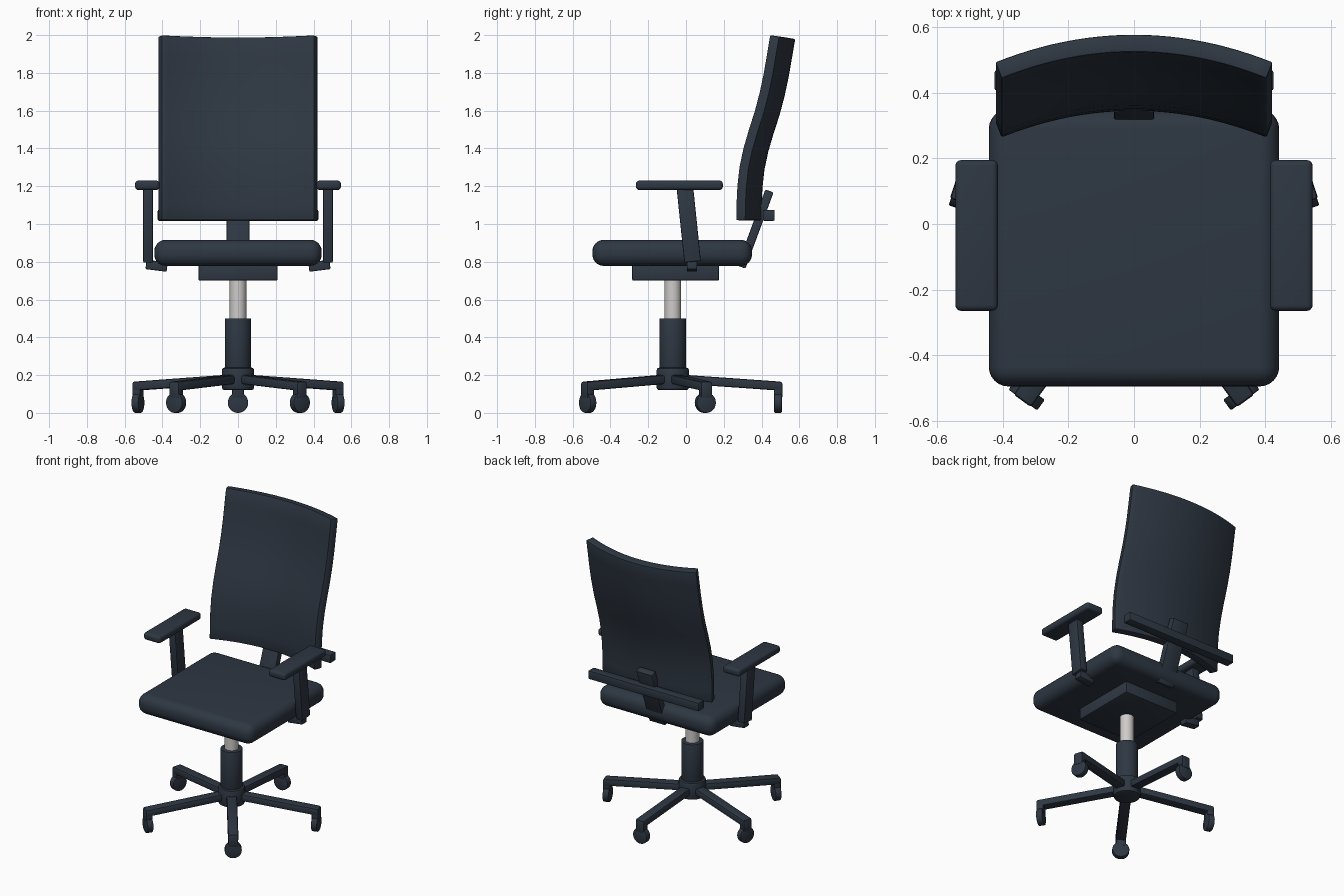
import bpy, bmesh, math
from mathutils import Vector

cube = bpy.data.objects.get("Cube")
if cube:
    bpy.data.objects.remove(cube, do_unlink=True)


def make_material(name, color, metallic=0.0):
    mat = bpy.data.materials.new(name)
    mat.use_nodes = True
    mat.diffuse_color = color
    bsdf = mat.node_tree.nodes["Principled BSDF"]
    bsdf.inputs["Base Color"].default_value = color
    bsdf.inputs["Roughness"].default_value = 0.6
    return mat


SLATE = make_material("dark slate", (0.027, 0.038, 0.055, 1))
METAL = make_material("light metal", (0.62, 0.60, 0.59, 1))


def finish(name, bm, mat, bevel=0.0, segments=2, solid=0.0):
    """Turn a bmesh into an object, apply thickness and bevel, then smooth it."""
    bmesh.ops.recalc_face_normals(bm, faces=bm.faces) if not solid else None
    mesh = bpy.data.meshes.new(name)
    bm.to_mesh(mesh)
    bm.free()
    mesh.materials.append(mat)
    obj = bpy.data.objects.new(name, mesh)
    bpy.context.collection.objects.link(obj)
    if solid:
        mod = obj.modifiers.new("thickness", 'SOLIDIFY')
        mod.thickness, mod.offset = solid, -1
    if bevel:
        mod = obj.modifiers.new("rounding", 'BEVEL')
        mod.width, mod.segments = bevel, segments
        mod.limit_method, mod.angle_limit = 'ANGLE', math.radians(40)
    bpy.ops.object.select_all(action='DESELECT')
    obj.select_set(True)
    bpy.context.view_layer.objects.active = obj
    bpy.ops.object.convert(target='MESH')
    bpy.ops.object.shade_smooth_by_angle(angle=math.radians(35))
    return obj


def beam(name, start, end, width, height, bevel=0.006, segments=2):
    """Box running from start to end; width is horizontal, height is across."""
    a, b = Vector(start), Vector(end)
    bm = bmesh.new()
    bmesh.ops.create_cube(bm, size=1)
    bmesh.ops.scale(bm, vec=((b - a).length, width, height), verts=bm.verts)
    rot = (b - a).to_track_quat('X', 'Z').to_matrix()
    bmesh.ops.rotate(bm, matrix=rot, verts=bm.verts)
    bmesh.ops.translate(bm, vec=(a + b) / 2, verts=bm.verts)
    return finish(name, bm, SLATE, bevel, segments)


def rod(name, start, end, radius, mat=SLATE, bevel=0.0):
    """Cylinder running from start to end."""
    a, b = Vector(start), Vector(end)
    bm = bmesh.new()
    bmesh.ops.create_cone(bm, cap_ends=True, segments=32, radius1=radius,
                          radius2=radius, depth=(b - a).length)
    rot = (b - a).to_track_quat('Z', 'Y').to_matrix()
    bmesh.ops.rotate(bm, matrix=rot, verts=bm.verts)
    bmesh.ops.translate(bm, vec=(a + b) / 2, verts=bm.verts)
    return finish(name, bm, mat, bevel)


# Central column
CY = -0.07
rod("hub", (0, CY, 0.12), (0, CY, 0.24), 0.086, bevel=0.015)
rod("column_sleeve", (0, CY, 0.2), (0, CY, 0.5), 0.07, bevel=0.004)
rod("gas_lift", (0, CY, 0.45), (0, CY, 0.72), 0.044, METAL)

# Five-spoke base with a wheel under each tip
for i in range(5):
    angle = math.radians(90 + 72 * i)

    def at(r, z):
        return (r * math.cos(angle), CY + r * math.sin(angle), z)

    beam(f"base_leg_{i + 1}", at(0.04, 0.179), at(0.578, 0.141), 0.066, 0.048, 0.01)
    beam(f"wheel_fork_{i + 1}", at(0.535, 0.12), at(0.58, 0.12), 0.062, 0.08)
    rod(f"wheel_{i + 1}", at(0.537, 0.054), at(0.577, 0.054), 0.054, bevel=0.005)

# Seat and tilt mechanism
beam("tilt_mechanism", (-0.21, -0.055, 0.742), (0.21, -0.055, 0.742), 0.46, 0.084, 0.008)
beam("seat", (-0.443, -0.073, 0.847), (0.443, -0.073, 0.847), 0.845, 0.138, 0.06, 6)

# Armrests on both sides
for side, s in (("left", 1), ("right", -1)):
    beam(f"{side}_arm_pad", (s * 0.415, -0.035, 1.205), (s * 0.545, -0.035, 1.205),
         0.46, 0.05, 0.018, 4)
    beam(f"{side}_arm_post", (s * 0.476, 0.035, 0.8), (s * 0.476, -0.005, 1.185),
         0.052, 0.088)
    beam(f"{side}_arm_bracket", (s * 0.375, 0.032, 0.772), (s * 0.487, 0.032, 0.786),
         0.055, 0.05)

# Back support strap and crossbar
beam("back_strap", (0, 0.293, 0.772), (0, 0.442, 1.175), 0.122, 0.046)
beam("back_crossbar", (-0.425, 0.438, 1.046), (0.425, 0.438, 1.046), 0.062, 0.058)

# Backrest shell: side profile (y, z) swept across a shallow arc
PROFILE = [(0.264, 1.02), (0.265, 1.1), (0.27, 1.2), (0.281, 1.3), (0.302, 1.4),
           (0.331, 1.5), (0.363, 1.6), (0.389, 1.7), (0.41, 1.8), (0.427, 1.9), (0.444, 2.0)]
COLS, HALF = 24, 0.404
bm = bmesh.new()
rows = []
for y, z in PROFILE:
    row = []
    for c in range(COLS + 1):
        t = 2 * c / COLS - 1
        bow = 1 - t * t
        drop = 0.012 * bow * (z - 1.02)
        row.append(bm.verts.new((HALF * t, y + 0.081 * bow, z - drop)))
    rows.append(row)
for low, high in zip(rows, rows[1:]):
    for c in range(COLS):
        bm.faces.new((low[c], low[c + 1], high[c + 1], high[c]))
finish("backrest", bm, SLATE, bevel=0.006, solid=0.054)
